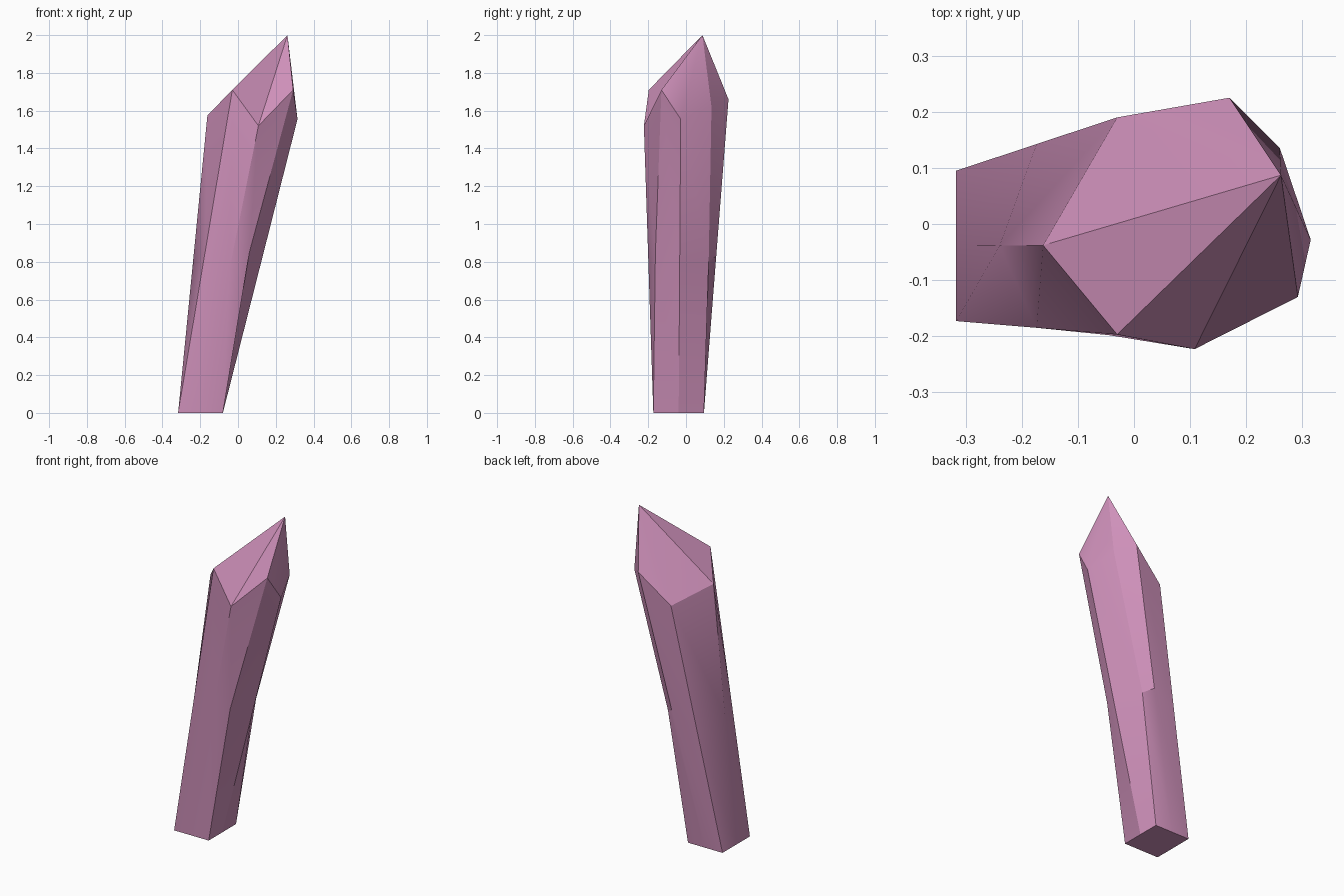
import bpy, bmesh, math
from mathutils import Vector

cube = bpy.data.objects.get("Cube")
if cube:
    bpy.data.objects.remove(cube)

# Material
pink = bpy.data.materials.new("crystal_pink")
pink.use_nodes = True
colour = (0.62, 0.28, 0.49, 1)
pink.diffuse_color = colour
pink.node_tree.nodes["Principled BSDF"].inputs["Base Color"].default_value = colour

# Square foot with a point at the middle of each side, running round from the right
x0, x1, y0, y1 = -0.317, -0.08, -0.173, 0.095
xm, ym = (x0 + x1) / 2, (y0 + y1) / 2
foot = [(x1, ym), (x1, y0), (xm, y0), (x0, y0),
        (x0, ym), (x0, y1), (xm, y1), (x1, y1)]
foot = [Vector((x, y, 0)) for x, y in foot]

# Uneven eight-sided shoulder and the off-centre tip
shoulder = [Vector(p) for p in (
    (0.315, -0.028, 1.555), (0.292, -0.13, 1.71), (0.108, -0.223, 1.52),
    (-0.03, -0.197, 1.71), (-0.162, -0.038, 1.575), (-0.03, 0.19, 1.49),
    (0.17, 0.225, 1.66), (0.26, 0.135, 1.62))]
tip = Vector((0.262, 0.087, 2.0))

# Waist halfway up, with two corners worn inwards
waist = [a.lerp(b, 0.5) for a, b in zip(foot, shoulder)]
waist[1] = Vector((0.06, -0.162, 0.85))
waist[7] = Vector((0.04, 0.12, 0.8))

# Crystal shard: loft the rings, fan the tip, close the foot
bm = bmesh.new()
rings = [[bm.verts.new(p) for p in ring] for ring in (foot, waist, shoulder)]
top = bm.verts.new(tip)
for i in range(8):
    j = (i + 1) % 8
    for low, high in zip(rings, rings[1:]):
        bm.faces.new((low[i], high[i], high[j], low[j]))
    bm.faces.new((rings[-1][i], top, rings[-1][j]))
bm.faces.new(rings[0])
bmesh.ops.recalc_face_normals(bm, faces=bm.faces)

mesh = bpy.data.meshes.new("crystal_shard")
bm.to_mesh(mesh)
bm.free()
mesh.materials.append(pink)
shard = bpy.data.objects.new("crystal_shard", mesh)
bpy.context.scene.collection.objects.link(shard)

# Soft on shallow bends, crisp on the facets
bpy.ops.object.select_all(action='DESELECT')
shard.select_set(True)
bpy.context.view_layer.objects.active = shard
bpy.ops.object.shade_smooth_by_angle(angle=math.radians(25))
